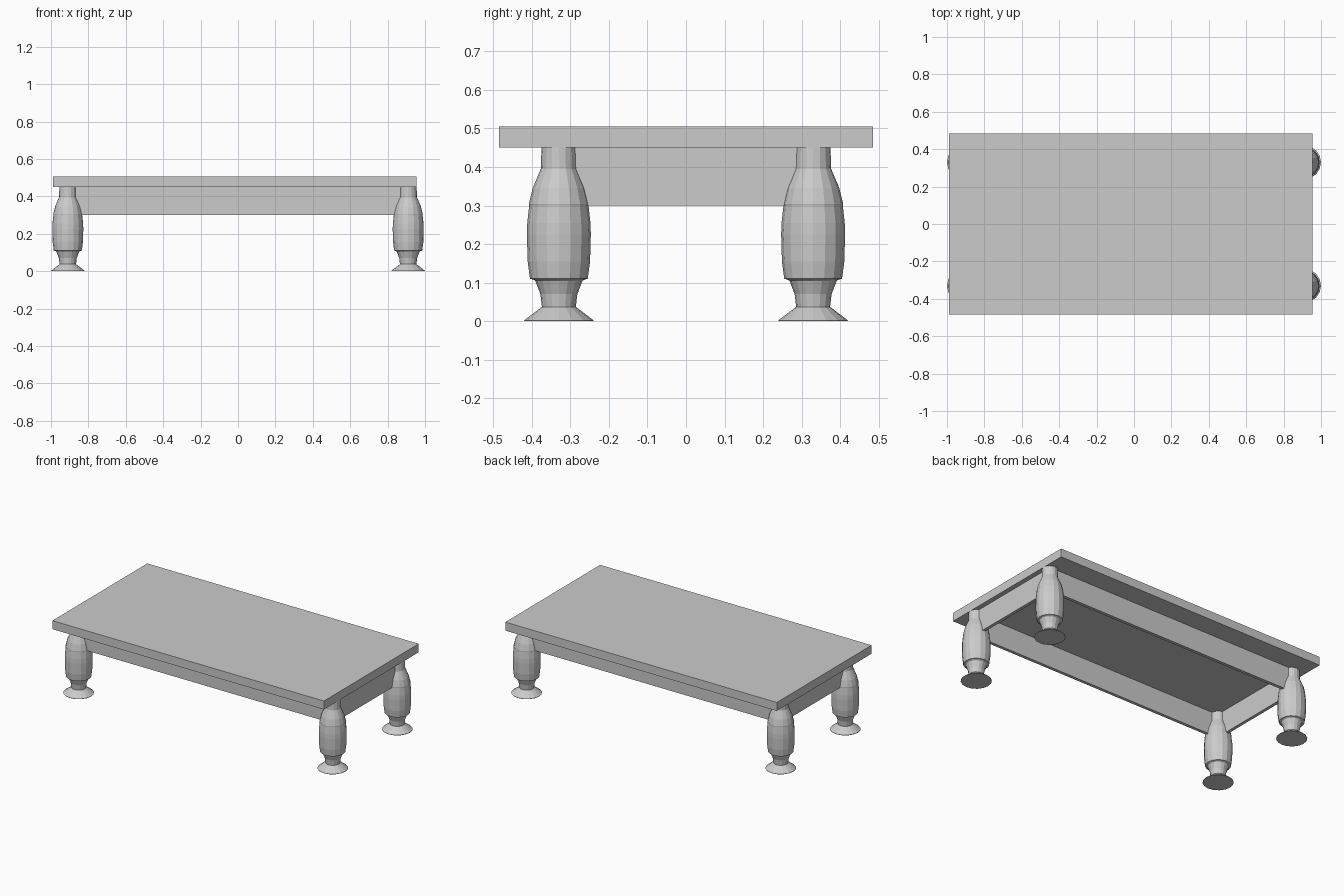
import bpy, bmesh, math

cube = bpy.data.objects.get("Cube")
if cube:
    bpy.data.objects.remove(cube, do_unlink=True)

grey = bpy.data.materials.new("plain_grey")
grey.use_nodes = True
COLOUR = (0.6, 0.6, 0.6, 1)
grey.diffuse_color = COLOUR
grey.node_tree.nodes["Principled BSDF"].inputs["Base Color"].default_value = COLOUR


def finish(name, bm):
    bmesh.ops.recalc_face_normals(bm, faces=bm.faces)
    mesh = bpy.data.meshes.new(name)
    bm.to_mesh(mesh)
    bm.free()
    mesh.materials.append(grey)
    obj = bpy.data.objects.new(name, mesh)
    bpy.context.collection.objects.link(obj)
    return obj


def box(name, low, high):
    bm = bmesh.new()
    bmesh.ops.create_cube(bm, size=1)
    for v in bm.verts:
        v.co = [(a + b) / 2 + c * (b - a) for a, b, c in zip(low, high, v.co)]
    return finish(name, bm)


def turned(name, profile, x, y, sides=16):
    """Closed lathe of (radius, height) points about a vertical axis."""
    bm = bmesh.new()
    rings = [[bm.verts.new((x + r * math.cos(math.tau * i / sides),
                            y + r * math.sin(math.tau * i / sides), z))
              for i in range(sides)] for r, z in profile]
    for a, b in zip(rings, rings[1:]):
        for i in range(sides):
            j = (i + 1) % sides
            bm.faces.new((a[i], a[j], b[j], b[i]))
    bm.faces.new(rings[0])
    bm.faces.new(rings[-1])
    return finish(name, bm)


# Table top, slightly off centre along its length
box("table_top", (-0.99, -0.485, 0.45), (0.955, 0.485, 0.505))

# Thin apron boards under the top
OX, OY, T = 0.925, 0.35, 0.02
for side, s in (("front", -1), ("back", 1)):
    ys = sorted((s * OY, s * (OY - T)))
    box(side + "_apron", (-OX, ys[0], 0.3), (OX, ys[1], 0.45))
for side, s in (("right", -1), ("left", 1)):
    xs = sorted((s * OX, s * (OX - T)))
    box(side + "_apron", (xs[0], T - OY, 0.3), (xs[1], OY - T, 0.45))

# Turned legs: flared foot, ankle, barrel and tapering neck
LEG = [(0.09, 0), (0.09, 0.002), (0.044, 0.037), (0.048, 0.07), (0.061, 0.104),
       (0.065, 0.107), (0.075, 0.11), (0.081, 0.155), (0.083, 0.225),
       (0.082, 0.255), (0.077, 0.3), (0.078, 0.304), (0.068, 0.345),
       (0.047, 0.395), (0.045, 0.45)]
for fb, sy in (("front", -1), ("back", 1)):
    for lr, sx in (("right", -1), ("left", 1)):
        turned(f"{fb}_{lr}_leg", LEG, sx * 0.91, sy * 0.33)
